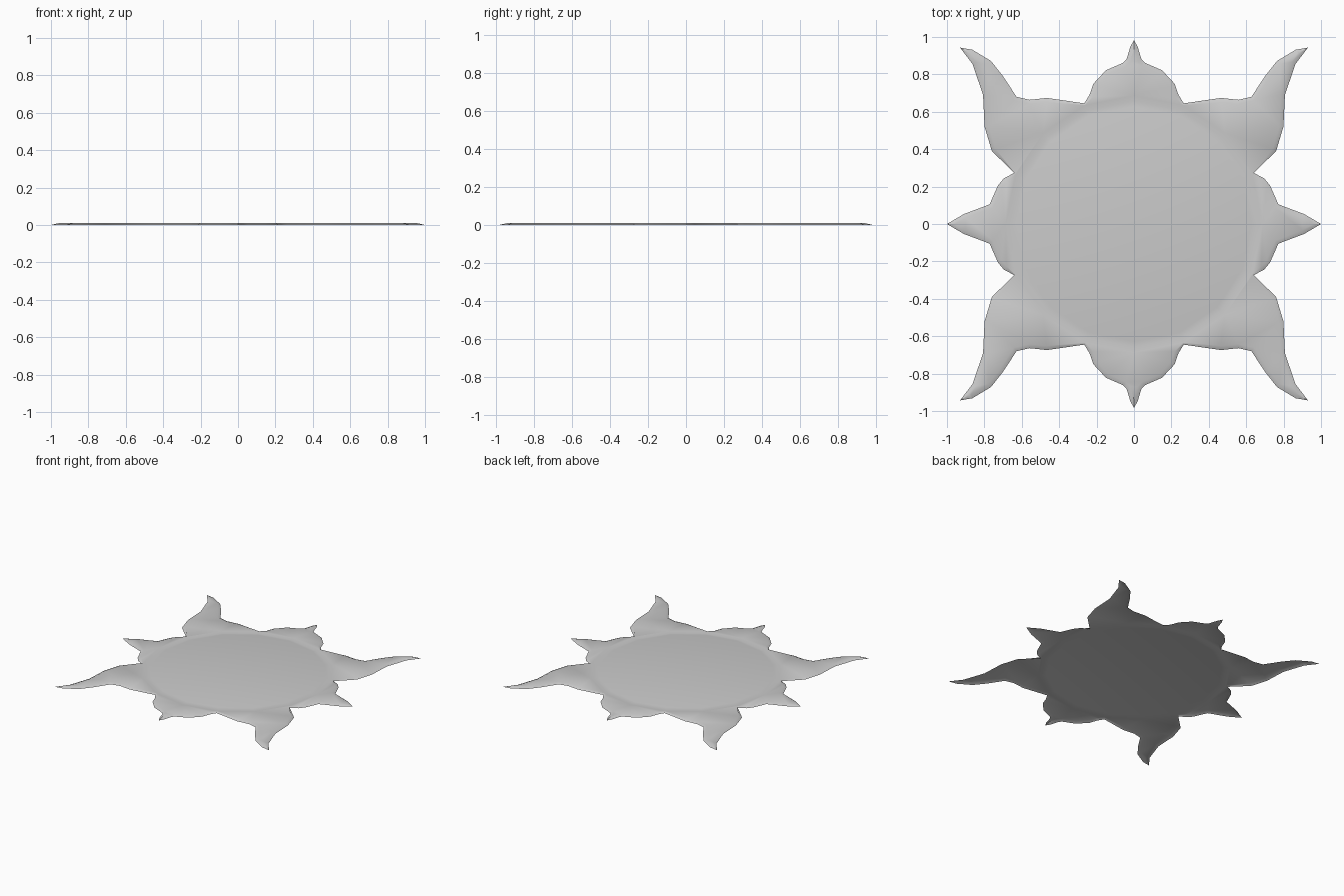
import bpy, bmesh, math
from mathutils import Vector

if "Cube" in bpy.data.objects:
    bpy.data.objects.remove(bpy.data.objects["Cube"])

TOP, RING_R = 0.010, 0.687

# One quarter of the star-shaped outline, from the back point to the right point
quarter = [(0, .983), (.02, .947), (.04, .88), (.058, .862), (.15, .822), (.217, .75),
           (.238, .69), (.266, .645), (.465, .674), (.558, .664), (.628, .68), (.70, .79),
           (.765, .872), (.865, .932), (.93, .943), (.863, .855), (.807, .69), (.799, .52),
           (.76, .39), (.64, .273), (.695, .245), (.728, .205), (.772, .105), (.91, .053), (1, 0)]
half = quarter + [(x, -y) for x, y in reversed(quarter[:-1])]
outline = [Vector(p) for p in half + [(-x, y) for x, y in reversed(half[1:-1])]]


def inset(points, width):
    """Move a clockwise outline inwards, staying clear of the ring."""
    result = []
    n = len(points)
    for i, p in enumerate(points):
        a = (p - points[i - 1]).normalized()
        b = (points[(i + 1) % n] - p).normalized()
        na, nb = Vector((a.y, -a.x)), Vector((b.y, -b.x))
        m = (na + nb).normalized()
        q = p + m * min(width / max(m.dot(na), .2), width * 2.6)
        if q.length < RING_R + .003:
            q = p.normalized() * (RING_R + .003)
        result.append(q)
    return result


bm = bmesh.new()


def loop(points, z):
    return [bm.verts.new((p[0], p[1], z)) for p in points]


def bridge(a, b):
    for i in range(len(a)):
        j = (i + 1) % len(a)
        bm.faces.new((a[i], a[j], b[j], b[i]))


def circle(r):
    return [(r * math.cos(math.tau * i / 16), r * math.sin(math.tau * i / 16)) for i in range(16)]


# Sloped rim
rim = loop(outline, 0)
shoulder = loop(inset(outline, .022), TOP)
bridge(rim, shoulder)

# Shallow sixteen-sided groove and flat centre
ring_out = loop(circle(RING_R), TOP)
ring_mid = loop(circle(.658), TOP - .005)
ring_in = loop(circle(.628), TOP)
bridge(ring_out, ring_mid)
bridge(ring_mid, ring_in)
bm.faces.new(ring_in)

# Flat petals between groove and rim
edges = [bm.edges.get((l[i - 1], l[i])) for l in (shoulder, ring_out) for i in range(len(l))]
bmesh.ops.triangle_fill(bm, edges=edges, use_beauty=True, use_dissolve=False)

for f in bm.faces:
    f.normal_update()
    if f.normal.z < 0:
        f.normal_flip()

mesh = bpy.data.meshes.new("star_mat")
bm.to_mesh(mesh)
bm.free()
mat_obj = bpy.data.objects.new("star_mat", mesh)
bpy.context.collection.objects.link(mat_obj)
bpy.context.view_layer.objects.active = mat_obj
mat_obj.select_set(True)
bpy.ops.object.shade_smooth_by_angle(angle=math.radians(40))
